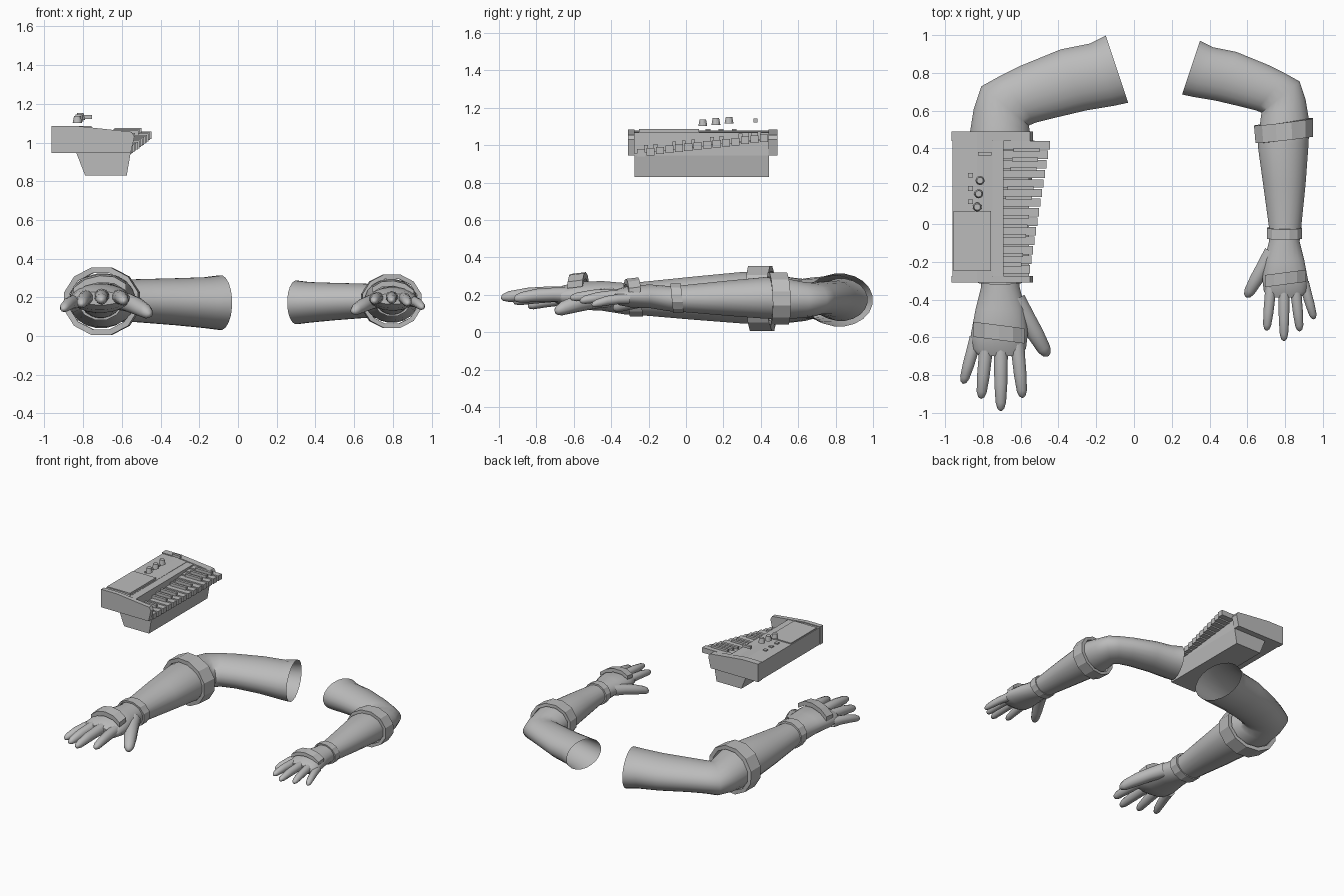
import bpy, bmesh, math
from mathutils import Matrix, Vector

cube = bpy.data.objects.get("Cube")
if cube:
    bpy.data.objects.remove(cube)

grey = bpy.data.materials.new("neutral_grey")
grey.use_nodes = True
grey.diffuse_color = (0.5, 0.5, 0.5, 1)
grey.node_tree.nodes["Principled BSDF"].inputs["Base Color"].default_value = (0.5, 0.5, 0.5, 1)

# The left arm is a smaller mirrored copy of the right arm
MIRROR = Matrix.Translation((0.23, 0.172, 0.036)) @ Matrix.Diagonal((-0.8, 0.8, 0.8, 1))


def finish(name, bm, smooth=False):
    bmesh.ops.recalc_face_normals(bm, faces=bm.faces)
    mesh = bpy.data.meshes.new(name)
    bm.to_mesh(mesh)
    bm.free()
    mesh.materials.append(grey)
    if smooth:
        mesh.shade_smooth()
        mesh.set_sharp_from_angle(angle=math.radians(50))
    obj = bpy.data.objects.new(name, mesh)
    bpy.context.collection.objects.link(obj)


def both_arms(name, make, smooth=False):
    finish("right_" + name, make(), smooth)
    bm = make()
    bm.transform(MIRROR)
    finish("left_" + name, bm, smooth)


def loft(rings, sides, cap_end=False, closed=False):
    """Ellipse rings given as (outer x, y, inner x, y, low z, high z)."""
    bm = bmesh.new()
    loops = []
    for ox, oy, ix, iy, lo, hi in rings:
        mid = Vector((ox + ix, oy + iy, lo + hi)) / 2
        across = Vector((ox - ix, oy - iy, 0)) / 2
        up = Vector((0, 0, (hi - lo) / 2))
        turn = [2 * math.pi * (k + 0.5) / sides for k in range(sides)]
        loops.append([bm.verts.new(mid + across * math.cos(a) + up * math.sin(a)) for a in turn])
    pairs = list(zip(loops, loops[1:]))
    if closed:
        pairs.append((loops[-1], loops[0]))
    for a, b in pairs:
        for k in range(sides):
            n = (k + 1) % sides
            bm.faces.new((a[k], a[n], b[n], b[k]))
    if cap_end:
        bm.faces.new(loops[-1])
    return bm


def prism(profile, y0, y1, warp=None):
    """Extrude an x-z outline along y."""
    bm = bmesh.new()
    ends = [[bm.verts.new((x, y, z)) for x, z in profile] for y in (y0, y1)]
    bm.faces.new(ends[0])
    bm.faces.new(ends[1][::-1])
    for k in range(len(profile)):
        n = (k + 1) % len(profile)
        bm.faces.new((ends[0][k], ends[0][n], ends[1][n], ends[1][k]))
    if warp:
        for v in bm.verts:
            warp(v.co)
    return bm


def box(x0, x1, y0, y1, z0, z1, warp=None):
    return prism([(x0, z0), (x1, z0), (x1, z1), (x0, z1)], y0, y1, warp)


# Arm and palm, from the open upper arm to the knuckles
ARM = [
    (-.15, 1.0, -.03, .64, .03, .315), (-.235, .957, -.10, .625, .04, .305),
    (-.39, .926, -.25, .60, .055, .30), (-.60, .84, -.42, .56, .07, .295),
    (-.72, .78, -.52, .535, .07, .29), (-.81, .73, -.555, .52, .06, .285),
    (-.85, .61, -.55, .49, .05, .295), (-.875, .46, -.54, .41, .04, .32),
    (-.87, .32, -.53, .30, .045, .325), (-.85, .05, -.565, .05, .065, .30),
    (-.82, -.24, -.605, -.24, .09, .27), (-.81, -.33, -.605, -.33, .095, .265),
    (-.84, -.45, -.575, -.45, .115, .275), (-.865, -.58, -.56, -.58, .12, .27),
    (-.86, -.66, -.57, -.66, .135, .25), (-.82, -.70, -.60, -.70, .16, .23),
]
both_arms("arm", lambda: loft(ARM, 20, cap_end=True), True)


# Fingers and thumb
def finger(base, tip, r, sag=0.01):
    a, b = Vector(base), Vector(tip)
    side = Vector((b.y - a.y, a.x - b.x, 0)).normalized()
    rings = []
    for t, f in ((0, 1.15), (.3, 1.05), (.6, 1), (.88, .8), (.97, .5), (1, .12)):
        p = a.lerp(b, t) + Vector((0, 0, sag * math.sin(math.pi * t)))
        s = side * r * f
        rings.append((p.x + s.x, p.y + s.y, p.x - s.x, p.y - s.y, p.z - r * f, p.z + r * f))
    return loft(rings, 10, cap_end=True)


DIGITS = {
    "little_finger": ((-.835, -.60, .18), (-.905, -.845, .14), .032),
    "ring_finger": ((-.78, -.63, .2), (-.81, -.925, .165), .035),
    "middle_finger": ((-.705, -.63, .205), (-.705, -.99, .185), .036),
    "index_finger": ((-.62, -.62, .2), (-.59, -.92, .18), .035),
    "thumb": ((-.625, -.40, .19), (-.455, -.70, .115), .047),
}
for digit, spec in DIGITS.items():
    both_arms(digit, lambda: finger(*spec), True)


# Elbow cuff and wrist band: hollow rings with a rectangular section
def band(front, back, thick, lean):
    def inner(r):
        return (r[0] + thick, r[1], r[2] - thick, r[3], r[4] + thick, r[5] - thick)
    bm = loft([front, back, inner(back), inner(front)], 12, closed=True)
    for v in bm.verts:
        v.co.y -= lean * (v.co.z - 0.18)
    return bm


both_arms("elbow_cuff", lambda: band((-.905, .365, -.51, .32, 0, .36),
                                     (-.905, .485, -.50, .435, 0, .36), .03, .03))
both_arms("wrist_band", lambda: band((-.83, -.31, -.59, -.31, .08, .285),
                                     (-.83, -.24, -.59, -.24, .08, .285), .014, .1))


# Arched plate over the back of the hand
def plate_warp(co):
    co.y -= (co.x + 0.715) * 0.13
    co.z += (co.y + 0.59) * 0.12


ARCH = [(-.85, .25), (-.79, .295), (-.715, .315), (-.64, .31), (-.58, .275)]
both_arms("hand_plate", lambda: prism(ARCH + [(x, z - .035) for x, z in ARCH[::-1]],
                                      -.615, -.535, plate_warp))

# Keyboard housing
CHEEK = [(-.965, .945), (-.965, 1.085), (-.83, 1.085), (-.55, 1.055), (-.535, 1.03), (-.555, .945)]
finish("front_cheek", prism(CHEEK, -.31, -.275))
finish("back_cheek", prism(CHEEK, .44, .49))
finish("control_body", prism([(-.96, .945), (-.96, 1.078), (-.83, 1.078),
                              (-.75, 1.07), (-.75, .945)], -.275, .44))
finish("key_ridge", box(-.75, -.69, -.275, .44, .945, 1.068))
finish("lower_body", prism([(-.835, .945), (-.79, .83), (-.575, .83), (-.555, .945)], -.275, .445))
finish("display_pad", box(-.955, -.757, -.25, .07, 1.06, 1.086))


# Sloping key bed, rising towards the back
def bed_warp(co):
    if co.z > 0.95:
        co.z += (co.y + 0.275) * 0.11


finish("key_bed", box(-.70, -.555, -.275, .44, .945, .955, bed_warp))

# White keys step outwards and upwards; black keys follow a two-and-three pattern
for i in range(14):
    y, end, top = -.262 + .0505 * i, -.55 + .008 * i, .98 + .006 * i
    finish("white_key", box(-.70, end, y, y + .044, top - .04, top))
    if i % 7 not in (2, 6):
        finish("black_key", box(end - .185, end - .045, y + .038, y + .058, top - .02, top + .022))

# Knobs, buttons and slider
for i in range(3):
    x, y = -.83 + .0075 * i, .09 + .07 * i
    bm = bmesh.new()
    bmesh.ops.create_cone(bm, cap_ends=True, segments=12, radius1=.024, radius2=.017, depth=.036,
                          matrix=Matrix.Translation((x, y, 1.12 + .007 * i)))
    finish("knob", bm)
    finish("button", box(-.88, -.853, y + .015, y + .04, 1.07, 1.086))
finish("slider", box(-.825, -.755, .362, .382, 1.122, 1.142))
